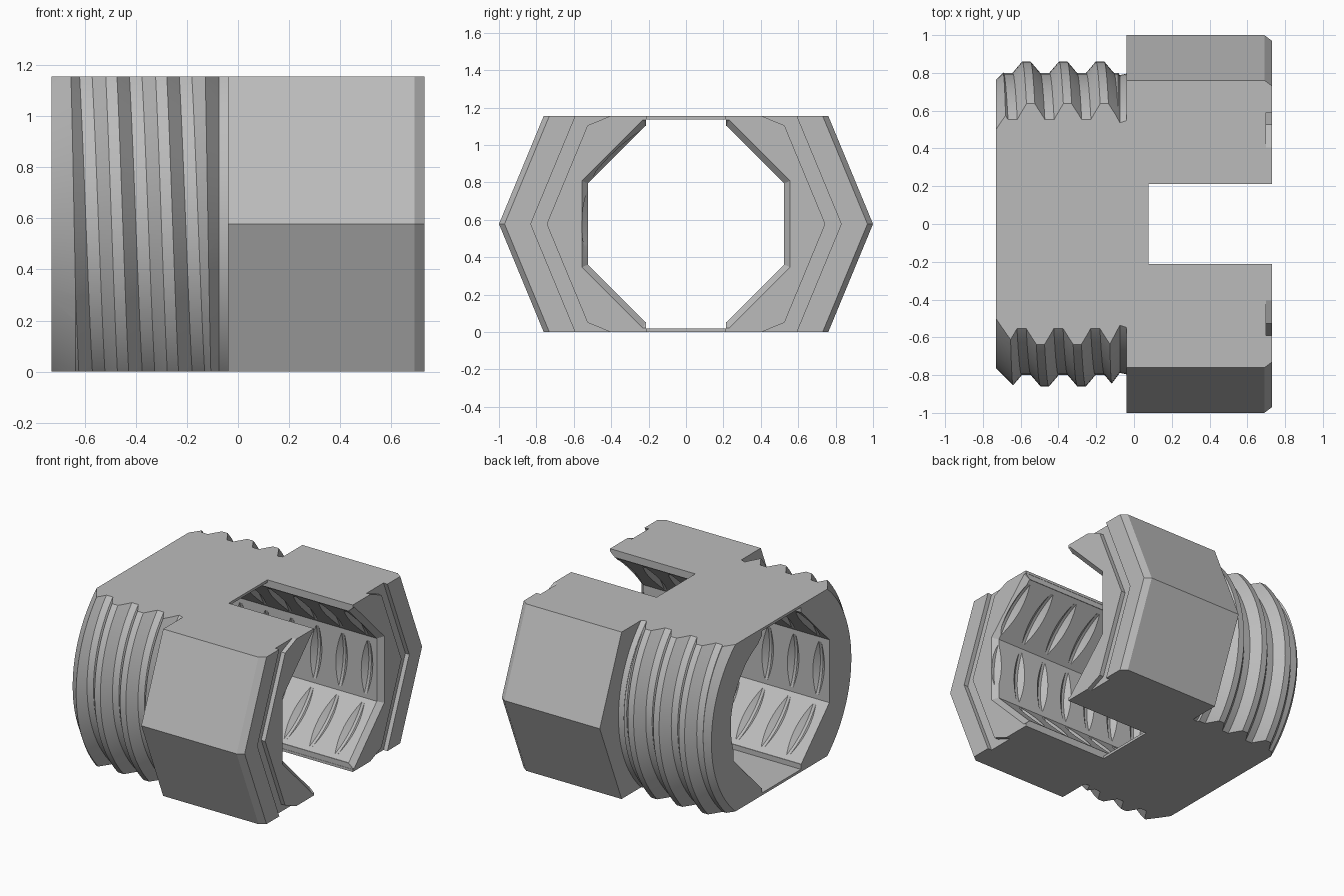
import bpy, bmesh
from math import pi, cos, sin
from mathutils import Matrix

cube = bpy.data.objects.get("Cube")
if cube:
    bpy.data.objects.remove(cube, do_unlink=True)

HALF = 0.5775      # half the height between the two flats
PITCH = 0.195

metal = bpy.data.materials.new("plain_grey")
metal.use_nodes = True
GREY = (0.5, 0.5, 0.5, 1)
metal.diffuse_color = GREY
metal.node_tree.nodes["Principled BSDF"].inputs["Base Color"].default_value = GREY


def finish(bm, name):
    bmesh.ops.recalc_face_normals(bm, faces=bm.faces)
    mesh = bpy.data.meshes.new(name)
    bm.to_mesh(mesh)
    bm.free()
    mesh.materials.append(metal)
    ob = bpy.data.objects.new(name, mesh)
    bpy.context.scene.collection.objects.link(ob)
    return ob


def loft(name, profile, sides, phase=0.0):
    """Solid around the x axis through (x, radius) rings."""
    bm = bmesh.new()
    rings = [[bm.verts.new((x, r * cos(phase + 2 * pi * i / sides),
                            r * sin(phase + 2 * pi * i / sides)))
              for i in range(sides)] for x, r in profile]
    for a, b in zip(rings, rings[1:]):
        for i in range(sides):
            j = (i + 1) % sides
            bm.faces.new((a[i], a[j], b[j], b[i]))
    bm.faces.new(rings[0])
    bm.faces.new(rings[-1])
    return finish(bm, name)


def box(name, x0, x1, y, z):
    bm = bmesh.new()
    bmesh.ops.create_cube(bm, size=1)
    bmesh.ops.scale(bm, verts=bm.verts, vec=(x1 - x0, 2 * y, 2 * z))
    bmesh.ops.translate(bm, verts=bm.verts, vec=((x0 + x1) / 2, 0, 0))
    return finish(bm, name)


def screw(name, start, turns, section, sides=96):
    """Threaded rod: section is one pitch of (x offset, radius)."""
    bm = bmesh.new()
    rows = [(start + k * PITCH + dx, r) for k in range(turns) for dx, r in section]
    cols = [[bm.verts.new((x + PITCH * i / sides, r * cos(2 * pi * i / sides),
                           r * sin(2 * pi * i / sides))) for x, r in rows]
            for i in range(sides + 1)]
    for a, b in zip(cols, cols[1:]):
        for i in range(len(rows) - 1):
            bm.faces.new((a[i], a[i + 1], b[i + 1], b[i]))
    bmesh.ops.remove_doubles(bm, verts=bm.verts, dist=1e-4)
    # Close each end with a fan to the axis
    rim = [e for e in bm.edges if e.is_boundary]
    mid = start + turns * PITCH / 2
    ends = [bm.verts.new((start - PITCH, 0, 0)),
            bm.verts.new((start + (turns + 1) * PITCH, 0, 0))]
    for e in rim:
        side = (e.verts[0].co.x + e.verts[1].co.x) / 2 > mid
        bm.faces.new((e.verts[0], e.verts[1], ends[side]))
    return finish(bm, name)


def combine(target, tool, operation):
    mod = target.modifiers.new(operation, 'BOOLEAN')
    mod.operation = operation
    mod.solver = 'EXACT'
    mod.object = tool
    bpy.context.view_layer.objects.active = target
    bpy.ops.object.modifier_apply(modifier=mod.name)
    bpy.data.objects.remove(tool, do_unlink=True)


# Threaded shank, chamfered at the start and fading out under the head
shank = screw("shank", -0.57 - 3 * PITCH, 8,
              [(-0.022, 0.86), (0.022, 0.86), (0.073, 0.8), (0.122, 0.8)])
envelope = loft("envelope", [(-0.73, 0.765), (-0.62, 0.875), (-0.14, 0.875),
                             (-0.075, 0.788), (-0.04, 0.796), (0.1, 0.796)], 96)
combine(shank, envelope, 'INTERSECT')

# Octagonal head with a chamfered end
body = loft("threaded_plug", [(-0.04, 1), (0.69, 1), (0.73, 0.97)], 8)
combine(body, shank, 'UNION')

# Flat top and bottom
combine(body, box("flats", -2, 2, 2, HALF), 'INTERSECT')

# Octagonal bore, flared at the head end
bore_r = 0.525 / cos(pi / 8)
combine(body, loft("bore", [(-1, bore_r), (0.695, bore_r), (0.73, bore_r + 0.034),
                            (0.8, bore_r + 0.034)], 8, pi / 8), 'DIFFERENCE')

# Thread nicks in the flats of the bore
combine(body, screw("nicks", 0.62 - 9 * PITCH, 11,
                    [(-0.01, 0.557), (0.01, 0.557), (0.08, 0.49), (0.115, 0.49)]),
        'DIFFERENCE')

# Raised bore ceiling and floor, then the open slot through the head
combine(body, box("bore_relief", -1, 1, 0.214, 0.56), 'DIFFERENCE')
combine(body, box("slot", 0.077, 1, 0.212, 2), 'DIFFERENCE')

# Octagonal sealing groove in the end face
groove = loft("groove", [(0.7, 0.83), (0.8, 0.83)], 8)
combine(groove, loft("groove_core", [(0.6, 0.745), (0.9, 0.745)], 8), 'DIFFERENCE')
combine(body, groove, 'DIFFERENCE')

# Stand on the ground and shade with sharp edges
body.data.transform(Matrix.Translation((0, 0, HALF)))
bpy.ops.object.select_all(action='DESELECT')
body.select_set(True)
bpy.context.view_layer.objects.active = body
bpy.ops.object.shade_smooth_by_angle(angle=pi / 9)
